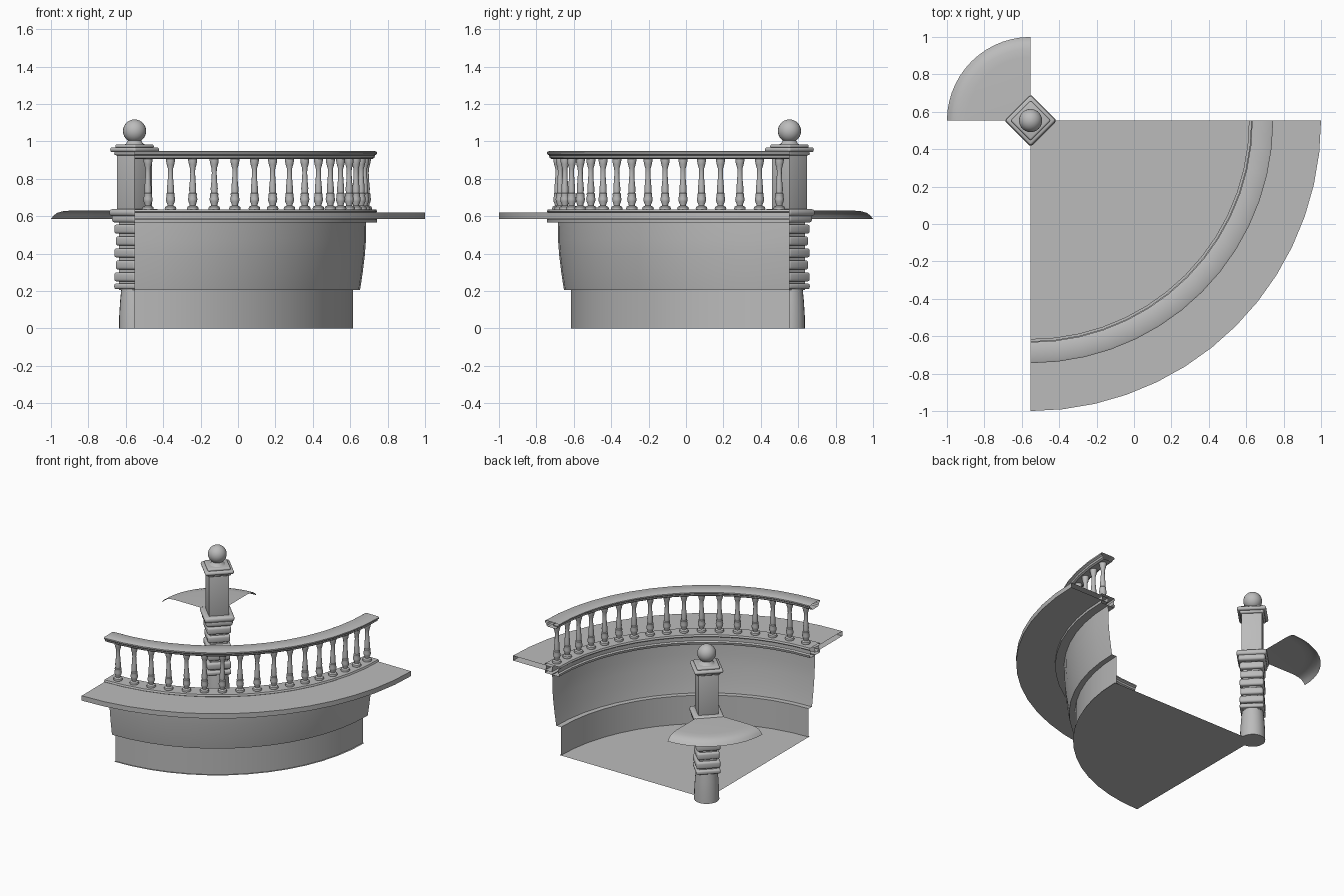
import bpy, bmesh
from math import sin, cos, pi, radians
from mathutils import Matrix, Vector

cube = bpy.data.objects.get("Cube")
if cube:
    bpy.data.objects.remove(cube)

CX, CY = -0.553, 0.553          # common centre of all arcs

stone = bpy.data.materials.new("grey_stone")
stone.use_nodes = True
GREY = (0.5, 0.5, 0.5, 1)
stone.diffuse_color = GREY
stone.node_tree.nodes["Principled BSDF"].inputs["Base Color"].default_value = GREY


def link(name, mesh, loc=(CX, CY, 0)):
    ob = bpy.data.objects.new(name, mesh)
    bpy.context.collection.objects.link(ob)
    ob.location = loc
    return ob


def finish(bm, name, angle=35):
    bmesh.ops.remove_doubles(bm, verts=bm.verts[:], dist=0.0002)
    bmesh.ops.recalc_face_normals(bm, faces=bm.faces[:])
    mesh = bpy.data.meshes.new(name)
    bm.to_mesh(mesh)
    bm.free()
    mesh.materials.append(stone)
    mesh.shade_smooth()
    mesh.set_sharp_from_angle(angle=radians(angle))
    return mesh


def sweep(name, profile, start=-90, end=0, steps=14, closed=False):
    """Turn an (r, z) profile about the vertical axis through an angle range."""
    bm = bmesh.new()
    rings = []
    for i in range(steps + 1):
        a = radians(start + (end - start) * i / steps)
        rings.append([bm.verts.new((r * cos(a), r * sin(a), z)) for r, z in profile])
    n = len(profile)
    for one, two in zip(rings, rings[1:]):
        for j in range(n if closed else n - 1):
            k = (j + 1) % n
            bm.faces.new((one[j], two[j], two[k], one[k]))
    return finish(bm, name)


def block(name, half, z0, z1, bevel):
    """Diagonal square block of the post with rounded edges."""
    bm = bmesh.new()
    bmesh.ops.create_cube(bm, size=1)
    bmesh.ops.scale(bm, vec=(2 * half, 2 * half, z1 - z0), verts=bm.verts[:])
    if bevel:
        bmesh.ops.bevel(bm, geom=bm.edges[:], offset=bevel, segments=3,
                        profile=0.5, affect='EDGES')
    bmesh.ops.transform(bm, verts=bm.verts[:],
                        matrix=Matrix.Translation((0, 0, (z0 + z1) / 2))
                        @ Matrix.Rotation(pi / 4, 4, 'Z'))
    return link(name, finish(bm, name))


# Floor and curved wall
link("floor", sweep("floor", [(0, 0), (1.18, 0)]))
link("curved_wall", sweep("curved_wall", [
    (1.168, 0), (1.168, 0.205), (1.205, 0.205), (1.208, 0.22), (1.22, 0.3),
    (1.231, 0.39), (1.237, 0.47), (1.238, 0.57)]))

# Outer ledge
link("outer_ledge", sweep("outer_ledge", [
    (1.24, 0.585), (1.553, 0.585), (1.553, 0.62), (1.24, 0.62)], closed=True))

# Moulded plinth and handrail
link("rail_plinth", sweep("rail_plinth", [
    (1.185, 0.565), (1.297, 0.565), (1.297, 0.583), (1.288, 0.59), (1.288, 0.618),
    (1.297, 0.624), (1.292, 0.636), (1.185, 0.636), (1.18, 0.624), (1.19, 0.616),
    (1.19, 0.59), (1.18, 0.583)], closed=True))
link("handrail", sweep("handrail", [
    (1.21, 0.905), (1.272, 0.905), (1.282, 0.912), (1.286, 0.925), (1.297, 0.933),
    (1.297, 0.942), (1.288, 0.947), (1.195, 0.947), (1.185, 0.942), (1.185, 0.933),
    (1.197, 0.925), (1.2, 0.912)], closed=True))

# Turned balusters sharing one mesh
baluster = sweep("baluster", [
    (0.0, 0.634), (0.029, 0.634), (0.031, 0.642), (0.028, 0.65), (0.016, 0.656),
    (0.017, 0.664), (0.023, 0.678), (0.025, 0.692), (0.021, 0.708), (0.022, 0.712),
    (0.022, 0.72), (0.018, 0.725), (0.019, 0.75), (0.015, 0.79), (0.013, 0.83),
    (0.014, 0.855), (0.02, 0.875), (0.024, 0.895), (0.024, 0.91)], 0, 360, 12)
COUNT = 17
for i in range(COUNT):
    u = i / (COUNT - 1)
    a = radians(-86.7 + 84.2 * u + 1.8 * sin(pi * u))
    link(f"baluster_{i + 1}", baluster, (CX + 1.24 * cos(a), CY + 1.24 * sin(a), 0))

# Rounded quarter landing behind the post
link("landing", sweep("landing", [
    (0, 0.63), (0.34, 0.63), (0.385, 0.626), (0.415, 0.617), (0.433, 0.603),
    (0.447, 0.585)], 90, 180))

# Post: round foot, stacked blocks, square shaft, mouldings and ball
link("post_foot", sweep("post_foot", [
    (0, 0), (0.083, 0), (0.082, 0.07), (0.077, 0.15), (0.071, 0.21), (0, 0.21)],
    0, 360, 24))
block("post_core", 0.058, 0.205, 0.57, 0)
block("foot_band", 0.08, 0.21, 0.24, 0.01)
for i in range(5):
    z = 0.25 + i * 0.064
    block(f"stacked_block_{i + 1}", 0.08 if i % 2 == 0 else 0.075, z, z + 0.05, 0.013)
block("collar_lower", 0.09, 0.565, 0.61, 0.016)
block("collar_upper", 0.1, 0.6, 0.638, 0.016)
block("post_shaft", 0.067, 0.63, 0.94, 0.002)
block("cap_lower", 0.08, 0.925, 0.948, 0.01)
block("cap_upper", 0.096, 0.942, 0.968, 0.012)
block("cap_top", 0.076, 0.962, 0.984, 0.01)
link("ball_neck", sweep("ball_neck", [(0.06, 0.98), (0.045, 0.988), (0.032, 1.01)],
                        0, 360, 20))
ball = [(0.062 * sin(pi * i / 14), 1.055 - 0.062 * cos(pi * i / 14)) for i in range(15)]
link("ball_finial", sweep("ball_finial", ball, 0, 360, 24))
